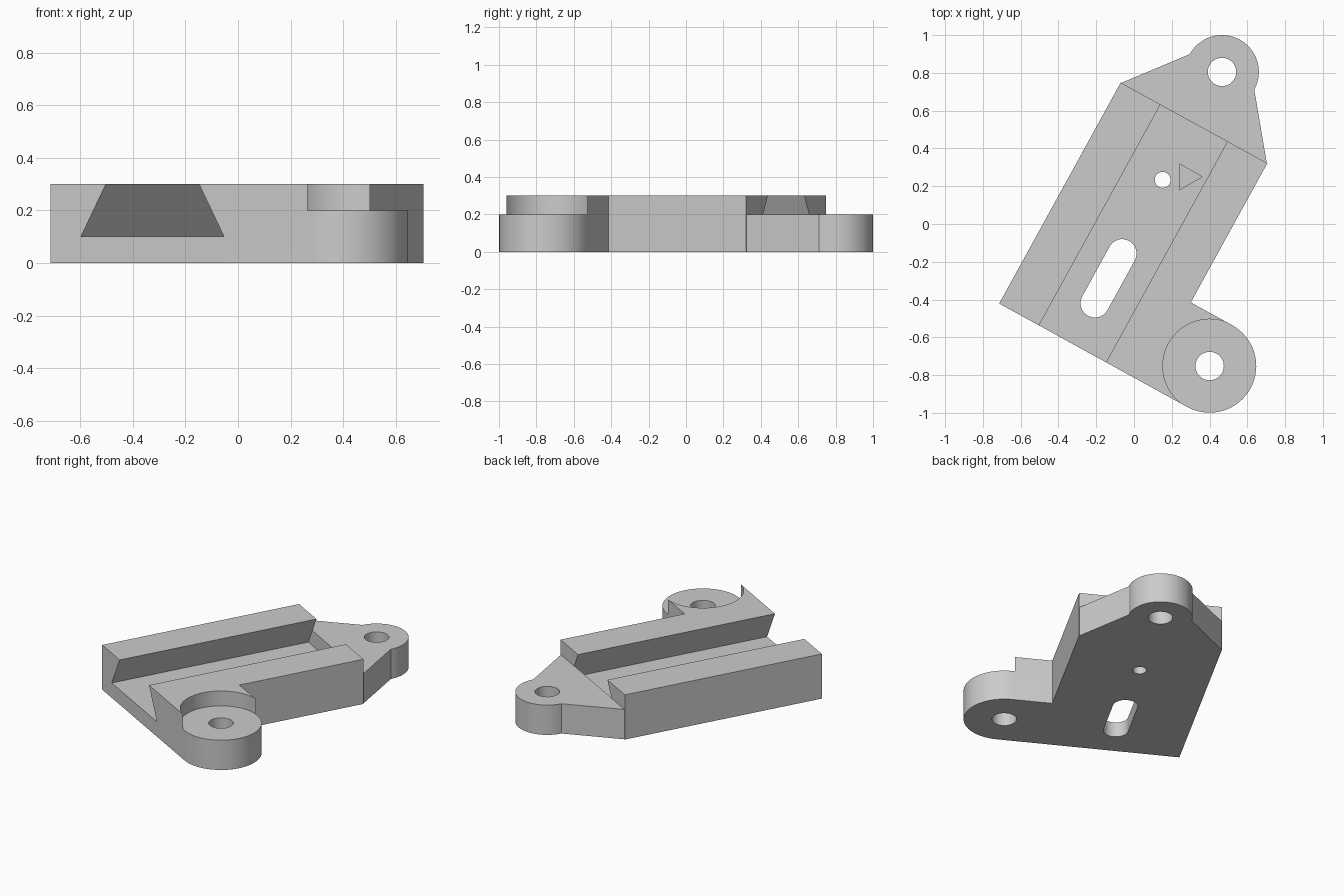
import bpy, bmesh
from math import radians, cos, sin

cube = bpy.data.objects.get("Cube")
if cube:
    bpy.data.objects.remove(cube, do_unlink=True)

TILT = radians(-28.8)        # whole bracket is turned about z
MID = 0.0205                 # centre line of the slide
HALF = 0.443                 # half width of the block
FRONT, BACK = -0.713, 0.622  # block ends
TOP, LUG, FLOOR = 0.3, 0.2, 0.1
BOSS, BOSS_R = (0.713, -0.466), 0.247
EAR, EAR_R = (MID, 0.93), 0.195

metal = bpy.data.materials.new("plain grey")
metal.use_nodes = True
grey = (0.6, 0.6, 0.6, 1)
metal.diffuse_color = grey
metal.node_tree.nodes["Principled BSDF"].inputs["Base Color"].default_value = grey


def arc(centre, r, start, end, n=32):
    """Points on a circular arc, both ends included."""
    angles = [radians(start + (end - start) * i / n) for i in range(n + 1)]
    return [(centre[0] + r * cos(a), centre[1] + r * sin(a)) for a in angles]


def circle(centre, r, n=64, turn=0):
    return arc(centre, r, turn, turn + 360, n)[:-1]


def extrude(name, base, offset):
    """Solid made by sweeping a 3D polygon along an offset."""
    bm = bmesh.new()
    face = bm.faces.new([bm.verts.new(p) for p in base])
    new = bmesh.ops.extrude_face_region(bm, geom=[face], use_keep_orig=True)
    moved = [v for v in new["geom"] if isinstance(v, bmesh.types.BMVert)]
    bmesh.ops.translate(bm, verts=moved, vec=offset)
    bmesh.ops.recalc_face_normals(bm, faces=bm.faces)
    mesh = bpy.data.meshes.new(name)
    bm.to_mesh(mesh)
    bm.free()
    mesh.materials.append(metal)
    obj = bpy.data.objects.new(name, mesh)
    bpy.context.collection.objects.link(obj)
    return obj


def prism(name, outline, low, high):
    return extrude(name, [(x, y, low) for x, y in outline], (0, 0, high - low))


def combine(target, tool, operation):
    """Apply a boolean and discard the tool."""
    mod = target.modifiers.new(operation, "BOOLEAN")
    mod.operation, mod.object, mod.solver = operation, tool, "EXACT"
    bpy.context.view_layer.objects.active = target
    bpy.ops.object.modifier_apply(modifier=mod.name)
    bpy.data.objects.remove(tool, do_unlink=True)


# Block running out into the rounded side lug
left, right = MID - HALF, MID + HALF
outline = [(left, FRONT)] + arc(BOSS, BOSS_R, -90, 90)
outline += [(right, BOSS[1] + BOSS_R), (right, BACK), (left, BACK)]
body = prism("slide_bracket", outline, 0, TOP)

# Round clearance that lowers the side lug
combine(body, prism("lug_clearance", circle(BOSS, BOSS_R + 0.0008, 96), LUG, 0.5), "DIFFERENCE")

# Dovetail groove along the block
slope = (0.311 - 0.2025) / (TOP - FLOOR)
wide, narrow, above = 0.311, 0.2025 - slope * 0.1, TOP + 0.1
section = [(-wide, FLOOR), (wide, FLOOR), (narrow, above), (-narrow, above)]
groove = extrude("groove_cutter", [(MID + x, -1, z) for x, z in section], (0, 2, 0))
combine(body, groove, "DIFFERENCE")

# Tapered end ear, which closes the lower part of the groove
inset = 0.002
ear = [(left + inset, BACK - inset), (right - inset, BACK - inset)]
ear += arc(EAR, EAR_R, 0, 180)
combine(body, prism("end_ear", ear, 0, LUG), "UNION")

# Mounting holes, pin hole and adjustment slot
slot = arc((MID, -0.167), 0.076, 0, 180, 20) + arc((MID, -0.467), 0.076, 180, 360, 20)
for hole in (circle(BOSS, 0.075), circle(EAR, 0.075), circle((MID, 0.278), 0.042, 40), slot):
    combine(body, prism("hole_cutter", hole, -0.1, 0.5), "DIFFERENCE")

# Shallow triangular mark in the groove floor
mark = circle((0.125, 0.354), 0.08, 3, 28.8)
combine(body, prism("mark_cutter", mark, FLOOR - 0.02, TOP - 0.05), "DIFFERENCE")

# Turn into place and shade
body.rotation_euler.z = TILT
bpy.ops.object.select_all(action="DESELECT")
body.select_set(True)
bpy.context.view_layer.objects.active = body
bpy.ops.object.shade_smooth_by_angle(angle=radians(30))
